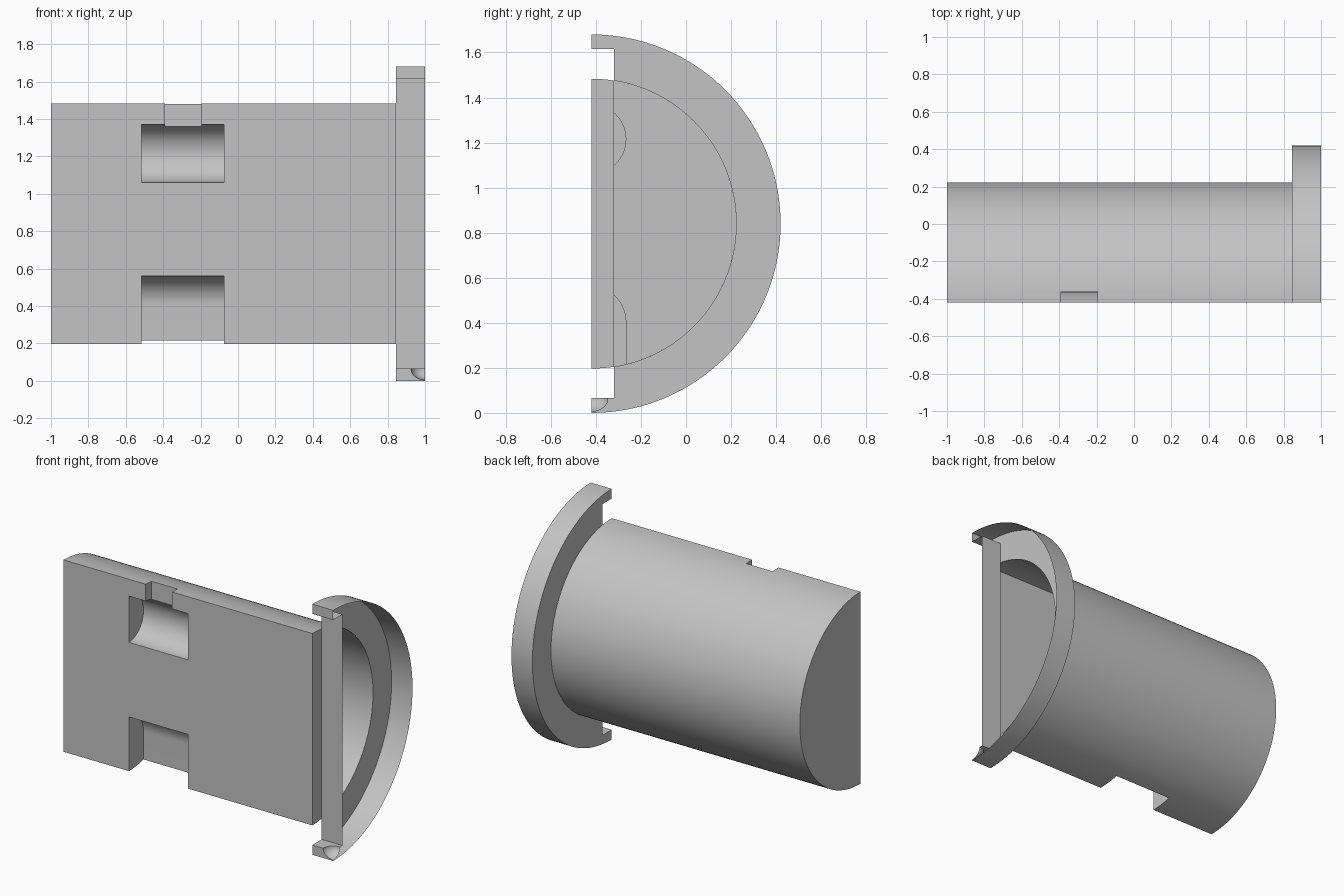
import bpy, bmesh, math

if "Cube" in bpy.data.objects:
    bpy.data.objects.remove(bpy.data.objects["Cube"], do_unlink=True)

FRONT, MID = -0.42, 0.84          # flat front plane and axis height
STEP = -0.32                      # recessed front of the flange
R_BODY, R_FLANGE = 0.643, 0.84
X0, X1, X2 = -1.0, 0.845, 1.0     # closed end, flange back, open end
TAB = 0.065                       # tab thickness

grey = bpy.data.materials.new("plain grey")
grey.use_nodes = True
grey.diffuse_color = (0.55, 0.55, 0.55, 1)
grey.node_tree.nodes["Principled BSDF"].inputs["Base Color"].default_value = grey.diffuse_color


def arc(cy, cz, r, a0, a1, n=64):
    """(y, z) points; angle 0 points to +y, 90 degrees to +z."""
    return [(cy + r * math.cos(a0 + (a1 - a0) * i / n),
             cz + r * math.sin(a0 + (a1 - a0) * i / n)) for i in range(n + 1)]


def extrude(name, profile, xa, xb):
    """Closed prism along x from a (y, z) profile."""
    bm = bmesh.new()
    base = bm.faces.new([bm.verts.new((xa, y, z)) for y, z in profile])
    ext = bmesh.ops.extrude_face_region(bm, geom=[base], use_keep_orig=True)
    moved = [v for v in ext["geom"] if isinstance(v, bmesh.types.BMVert)]
    bmesh.ops.translate(bm, verts=moved, vec=(xb - xa, 0, 0))
    bmesh.ops.recalc_face_normals(bm, faces=bm.faces)
    mesh = bpy.data.meshes.new(name)
    bm.to_mesh(mesh)
    bm.free()
    obj = bpy.data.objects.new(name, mesh)
    bpy.context.collection.objects.link(obj)
    mesh.materials.append(grey)
    return obj


def activate(obj):
    bpy.ops.object.select_all(action='DESELECT')
    obj.select_set(True)
    bpy.context.view_layer.objects.active = obj


def cut(obj, cutter):
    mod = obj.modifiers.new("cut", 'BOOLEAN')
    mod.operation, mod.solver, mod.object = 'DIFFERENCE', 'EXACT', cutter
    activate(obj)
    bpy.ops.object.modifier_apply(modifier=mod.name)
    bpy.data.objects.remove(cutter, do_unlink=True)


def replace_ends(obj, open_at, profile):
    """Remove the flat ends at the given x values, then add one end face at X1."""
    bm = bmesh.new()
    bm.from_mesh(obj.data)
    ends = [f for f in bm.faces
            if any(all(abs(v.co.x - x) < 1e-4 for v in f.verts) for x in open_at)]
    bmesh.ops.delete(bm, geom=ends, context='FACES')
    bm.faces.new([bm.verts.new((X1, y, z)) for y, z in profile])
    bmesh.ops.remove_doubles(bm, verts=bm.verts, dist=1e-5)
    bmesh.ops.recalc_face_normals(bm, faces=bm.faces)
    bm.to_mesh(obj.data)
    bm.free()
    activate(obj)
    bpy.ops.object.shade_smooth_by_angle(angle=math.radians(30))


half = math.pi / 2
lip = math.asin((STEP - FRONT) / R_BODY)   # angle where the body meets the step

# Hollow half-round body
body = extrude("half_round_body", arc(FRONT, MID, R_BODY, -half, half), X0, X1)

# Two rounded pockets and a small slot in the front
PX0, PX1, PR, OUT = -0.515, -0.075, 0.155, -0.6
upper = arc(FRONT, 1.215, PR, -half, half, 32)
upper += [(OUT, upper[-1][1]), (OUT, upper[0][1])]
cut(body, extrude("upper_pocket_cutter", upper, PX0, PX1))
lower = arc(FRONT, 0.405, PR, 0, half, 24)
lower += [(OUT, lower[-1][1]), (OUT, 0.1), (FRONT + PR, 0.1)]
cut(body, extrude("lower_pocket_cutter", lower, PX0, PX1))
slot = [(OUT, 1.3), (OUT, 1.6), (-0.36, 1.6), (-0.36, 1.36), (FRONT, 1.36), (FRONT, 1.3)]
cut(body, extrude("slot_cutter", slot, -0.39, -0.195))

# Only the front strip of the body's flange end is closed
replace_ends(body, [X1], arc(FRONT, MID, R_BODY, half - lip, half, 8)
             + arc(FRONT, MID, R_BODY, -half, lip - half, 8))

# Hollow flange with a tab at the top and bottom
rim = arc(FRONT, MID, R_FLANGE, -half, half)
top, low = 2 * MID - TAB, TAB
flange = extrude("flange", rim + [(FRONT, top), (STEP, top), (STEP, low), (FRONT, low)], X1, X2)

# Rounded dimple in the corner of the bottom tab
bpy.ops.mesh.primitive_uv_sphere_add(segments=48, ring_count=24, radius=0.075,
                                     location=(X2, FRONT, TAB))
dimple = bpy.context.object
dimple.name = "dimple_cutter"
dimple.scale.z = 0.8
dimple.data.materials.append(grey)
bpy.context.view_layer.update()
cut(flange, dimple)

# Open outer end, ring-shaped back around the body
replace_ends(flange, [X1, X2], rim + [(FRONT, top), (STEP, top)]
             + arc(FRONT, MID, R_BODY, half - lip, lip - half)
             + [(STEP, low), (FRONT, low)])
